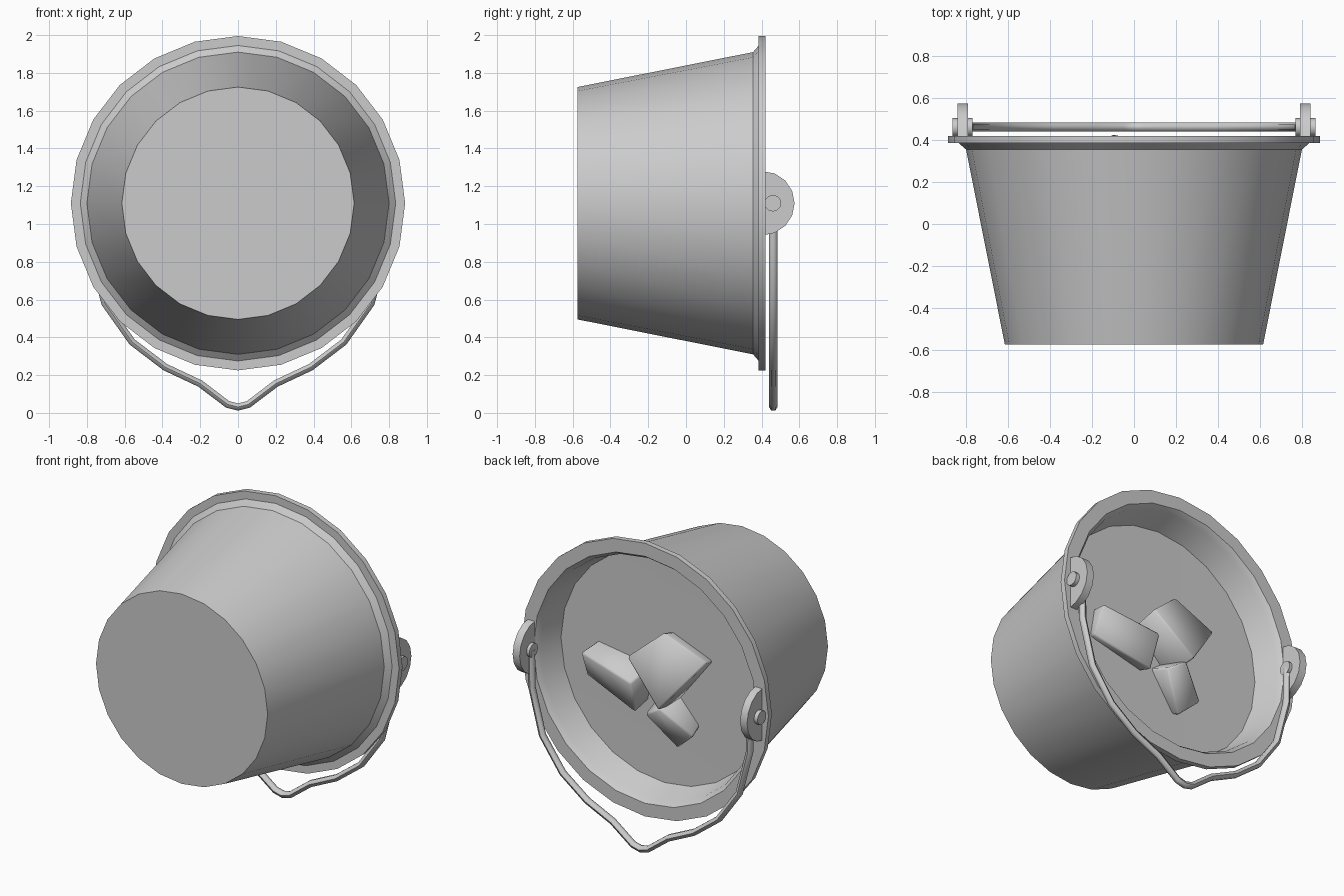
import bpy, bmesh, math
from mathutils import Vector

if "Cube" in bpy.data.objects:
    bpy.data.objects.remove(bpy.data.objects["Cube"])

CZ = 1.11  # height of the bucket axis
SIDES = 24

grey = bpy.data.materials.new("plain_grey")
grey.diffuse_color = (0.6, 0.6, 0.6, 1)
grey.use_nodes = True
grey.node_tree.nodes["Principled BSDF"].inputs["Base Color"].default_value = grey.diffuse_color


def finish(name, bm, angle=35):
    bmesh.ops.recalc_face_normals(bm, faces=bm.faces)
    me = bpy.data.meshes.new(name)
    bm.to_mesh(me)
    bm.free()
    me.materials.append(grey)
    ob = bpy.data.objects.new(name, me)
    bpy.context.collection.objects.link(ob)
    bpy.ops.object.select_all(action='DESELECT')
    ob.select_set(True)
    bpy.context.view_layer.objects.active = ob
    bpy.ops.object.shade_smooth_by_angle(angle=math.radians(angle))
    return ob


def lathe(name, profile, angle=35):
    """Turn (radius, y) points around the bucket axis; radius 0 closes a cap."""
    bm = bmesh.new()
    rings = []
    for r, y in profile:
        if r == 0:
            rings.append([bm.verts.new((0, y, CZ))] * SIDES)
        else:
            rings.append([bm.verts.new((r * math.sin(a), y, CZ + r * math.cos(a)))
                          for a in (2 * math.pi * i / SIDES for i in range(SIDES))])
    for a, b in zip(rings, rings[1:]):
        for i in range(SIDES):
            j = (i + 1) % SIDES
            bm.faces.new(dict.fromkeys((a[i], a[j], b[j], b[i])))
    return finish(name, bm, angle)


def prism(name, outline, x0, x1):
    """Extrude a (y, z) outline along x."""
    bm = bmesh.new()
    f = bm.faces.new([bm.verts.new((x0, y, z)) for y, z in outline])
    ext = bmesh.ops.extrude_face_region(bm, geom=[f])
    bmesh.ops.translate(bm, vec=(x1 - x0, 0, 0),
                        verts=[v for v in ext["geom"] if isinstance(v, bmesh.types.BMVert)])
    return finish(name, bm)


def arc(cy, cz, r, a0, a1, n):
    return [(cy + r * math.cos(a0 + (a1 - a0) * i / n),
             cz + r * math.sin(a0 + (a1 - a0) * i / n)) for i in range(n + 1)]


def ice(name, corners, depth=0.26):
    """Slightly rounded block given by its exposed face (x, y, height from axis)."""
    pts = [Vector((x, y, z + CZ)) for x, y, z in corners]
    n = (pts[2] - pts[0]).cross(pts[3] - pts[1]).normalized()
    if n.y < 0:
        n = -n
    mid = sum(pts, Vector()) / 4
    bm = bmesh.new()
    for p in pts:
        bm.verts.new(p)
        bm.verts.new(mid + (p - mid) * 0.92 - n * depth)
    bmesh.ops.convex_hull(bm, input=bm.verts[:])
    bmesh.ops.dissolve_limit(bm, angle_limit=math.radians(12),
                             verts=bm.verts[:], edges=bm.edges[:])
    bmesh.ops.bevel(bm, geom=bm.edges[:], offset=0.012, segments=1, affect='EDGES')
    return finish(name, bm, 50)


# Bucket shell: base, tapered wall, flared rim and inner wall
lathe("bucket_shell", [
    (0, -0.575), (0.615, -0.575), (0.80, 0.355), (0.835, 0.385), (0.885, 0.385),
    (0.885, 0.42), (0.80, 0.42), (0.775, 0.385), (0.595, -0.555), (0, -0.555)])

# Liquid surface
lathe("liquid_surface", [(0, 0.215), (0.742, 0.22)])

# Floating ice blocks
ice("ice_large", [(-0.10, 0.43, -0.17), (-0.36, 0.30, 0.16),
                  (-0.06, 0.31, 0.28), (0.16, 0.38, 0.09)])
ice("ice_flat", [(0.52, 0.34, 0.01), (0.125, 0.39, -0.07),
                 (0.14, 0.32, -0.29), (0.53, 0.26, -0.17)])
ice("ice_small", [(-0.08, 0.39, -0.18), (-0.26, 0.30, -0.35),
                  (-0.12, 0.26, -0.475), (0.045, 0.36, -0.26)])

# Ears and pivot pins on both sides
for side, s in (("right", 1), ("left", -1)):
    prism("ear_" + side, arc(0.405, CZ, 0.17, -math.pi / 2, math.pi / 2, 8),
          s * 0.79, s * 0.84)
    prism("pivot_pin_" + side, arc(0.46, CZ, 0.044, 0, 2 * math.pi * 11 / 12, 11),
          s * 0.77, s * 0.865)

# Wire handle hanging below the opening
half = [(0.785, 1.11), (0.78, 0.87), (0.705, 0.58), (0.56, 0.375),
        (0.385, 0.242), (0.20, 0.155), (0.055, 0.045)]
path = half + [(0, 0.031)] + [(-x, z) for x, z in reversed(half)]
curve = bpy.data.curves.new("handle_path", 'CURVE')
curve.dimensions = '3D'
curve.bevel_depth = 0.022
curve.bevel_resolution = 1
curve.use_fill_caps = True
sp = curve.splines.new('POLY')
sp.points.add(len(path) - 1)
for p, (x, z) in zip(sp.points, path):
    p.co = (x, 0.462, z, 1)
tmp = bpy.data.objects.new("handle_path", curve)
bpy.context.collection.objects.link(tmp)
bpy.context.view_layer.update()
mesh = bpy.data.meshes.new_from_object(tmp.evaluated_get(bpy.context.evaluated_depsgraph_get()))
bpy.data.objects.remove(tmp)
bm = bmesh.new()
bm.from_mesh(mesh)
bmesh.ops.remove_doubles(bm, verts=bm.verts[:], dist=0.0005)
finish("handle", bm, 60)
